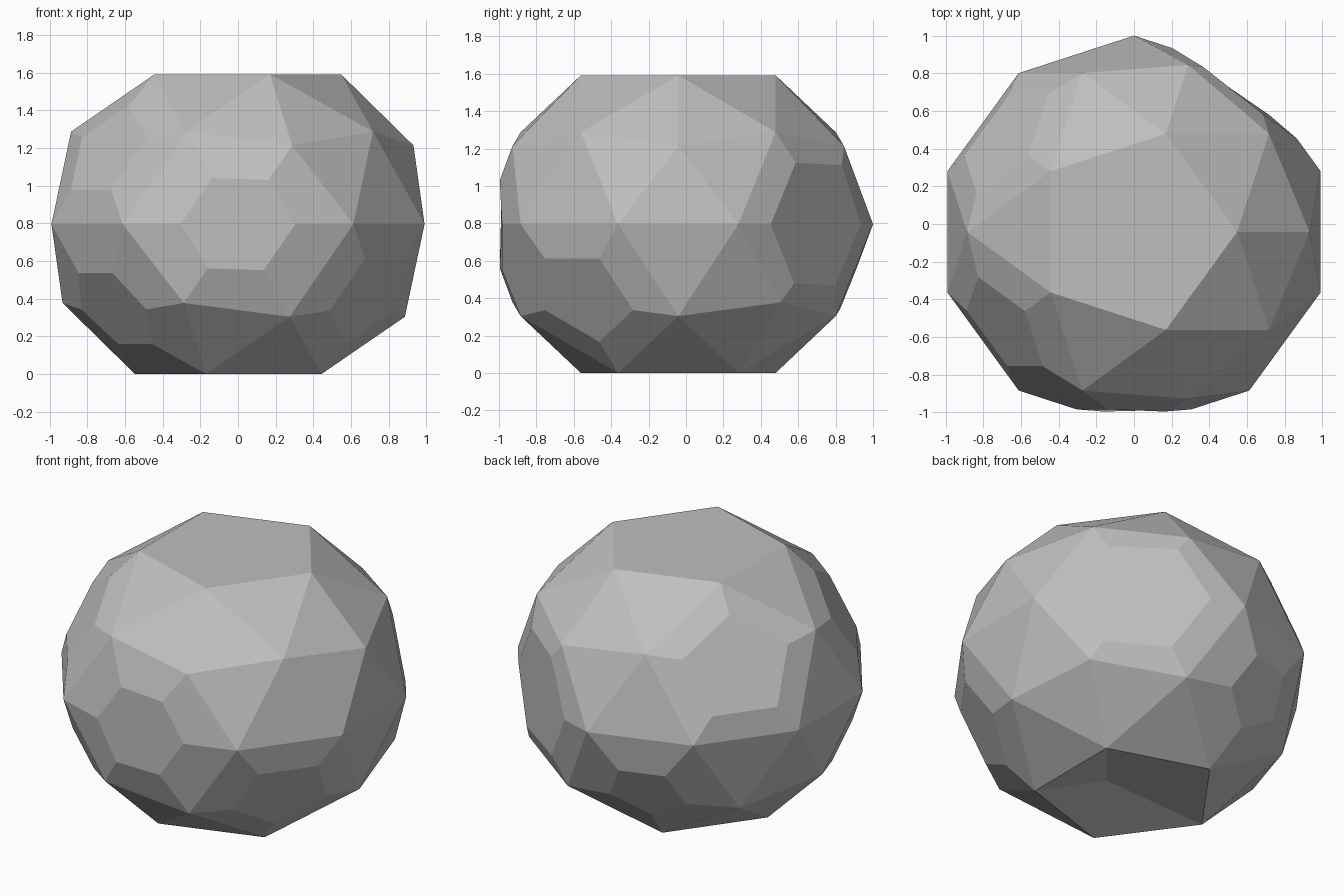
import bpy, bmesh, math
from mathutils import Vector

if "Cube" in bpy.data.objects:
    bpy.data.objects.remove(bpy.data.objects["Cube"])

RADIUS, SQUASH, SHIFT_Y, HALF_H = 1.0415, 0.898, -0.0415, 0.795

mesh = bpy.data.meshes.new("boulder")
bm = bmesh.new()
bmesh.ops.create_icosphere(bm, subdivisions=2, radius=RADIUS)
bm.normal_update()


def nearest(angle, height):
    """Corner of the ball at a compass angle (degrees) and height (fraction of radius)."""
    a, r = math.radians(angle), math.sqrt(1 - height * height)
    p = Vector((math.cos(a) * r, math.sin(a) * r, height)) * RADIUS
    return min(bm.verts, key=lambda v: (v.co - p).length)


def chip(v, offset):
    """Cut a corner off, at an equal distance along each of its edges."""
    rim = set()
    for e in list(v.link_edges):
        _, new = bmesh.utils.edge_split(e, v, offset / e.calc_length())
        rim.add(new)
    for f in list(v.link_faces):
        a, b = [w for w in f.verts if w in rim]
        bmesh.utils.face_split(f, a, b)
    bmesh.ops.dissolve_verts(bm, verts=[v])


# Chipped corners: angle, height, size of the chip
chips = [(270, 0, 0.32), (54, 0, 0.43), (216, -0.526, 0.305),
         (216, 0.447, 0.32), (144, 0.447, 0.353),
         (324, -0.447, 0.318), (108, -0.447, 0.25)]
corners = [(nearest(a, h), size) for a, h, size in chips]
top, bottom = nearest(0, 1), nearest(0, -1)
for corner, size in corners:
    chip(corner, size)

# Squash, and stand on the ground
for v in bm.verts:
    v.co = Vector((v.co.x, v.co.y + SHIFT_Y, v.co.z * SQUASH + HALF_H))

# Flat top and dented underside
bottom.co = Vector((0.09, -0.14, 0.10))
bmesh.ops.dissolve_verts(bm, verts=[top])
bmesh.ops.recalc_face_normals(bm, faces=bm.faces[:])
low = min(v.co.z for v in bm.verts)
bmesh.ops.translate(bm, verts=bm.verts[:], vec=(0, 0, -low))
bm.to_mesh(mesh)
bm.free()

stone = bpy.data.materials.new("stone grey")
stone.diffuse_color = (0.52, 0.52, 0.52, 1)
stone.use_nodes = True
stone.node_tree.nodes["Principled BSDF"].inputs["Base Color"].default_value = stone.diffuse_color
mesh.materials.append(stone)
boulder = bpy.data.objects.new("boulder", mesh)
bpy.context.collection.objects.link(boulder)
